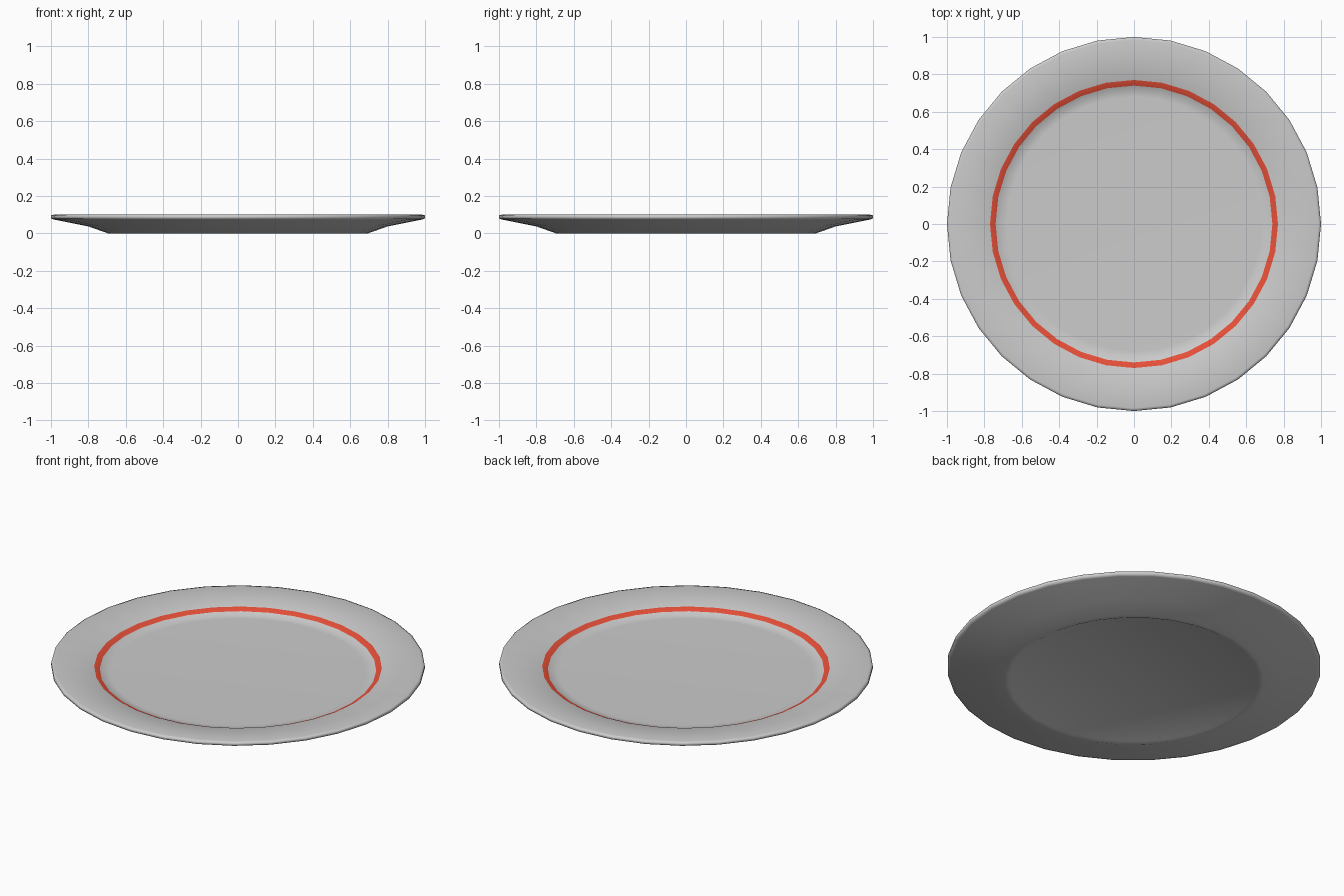
import bpy, bmesh
from math import cos, sin, tau

if "Cube" in bpy.data.objects:
    bpy.data.objects.remove(bpy.data.objects["Cube"])

SIDES = 32

# Cross-section (radius, height) from underside centre to top centre
PROFILE = [
    (0.66, 0.005),   # recessed base
    (0.67, 0.0),     # foot ring
    (0.695, 0.0),
    (0.80, 0.037),   # outer underside
    (0.985, 0.074),
    (1.00, 0.080),   # lip
    (1.00, 0.096),
    (0.985, 0.100),
    (0.77, 0.078),   # painted band, outer edge
    (0.74, 0.064),   # painted band, inner edge
    (0.71, 0.051),   # edge of the well
    (0.68, 0.050),
]
BAND = 8             # profile step that carries the colour

bm = bmesh.new()
rings = [[bm.verts.new((r * cos(tau * i / SIDES), r * sin(tau * i / SIDES), z))
          for i in range(SIDES)] for r, z in PROFILE]

# Revolved body
for k, (a, b) in enumerate(zip(rings, rings[1:])):
    for i in range(SIDES):
        j = (i + 1) % SIDES
        face = bm.faces.new((a[i], a[j], b[j], b[i]))
        face.material_index = 1 if k == BAND else 0

# Flat base and flat well
bm.faces.new(rings[0][::-1])
bm.faces.new(rings[-1])
bmesh.ops.recalc_face_normals(bm, faces=bm.faces)
for face in bm.faces:
    face.smooth = True

mesh = bpy.data.meshes.new("plate")
bm.to_mesh(mesh)
bm.free()
plate = bpy.data.objects.new("plate", mesh)
bpy.context.collection.objects.link(plate)

# Grey glaze and red band
for name, color in (("plate_grey", (0.8, 0.8, 0.8, 1)), ("band_red", (0.8, 0.08, 0.04, 1))):
    mat = bpy.data.materials.new(name)
    mat.diffuse_color = color
    mat.use_nodes = True
    mat.node_tree.nodes["Principled BSDF"].inputs["Base Color"].default_value = mat.diffuse_color
    mesh.materials.append(mat)
